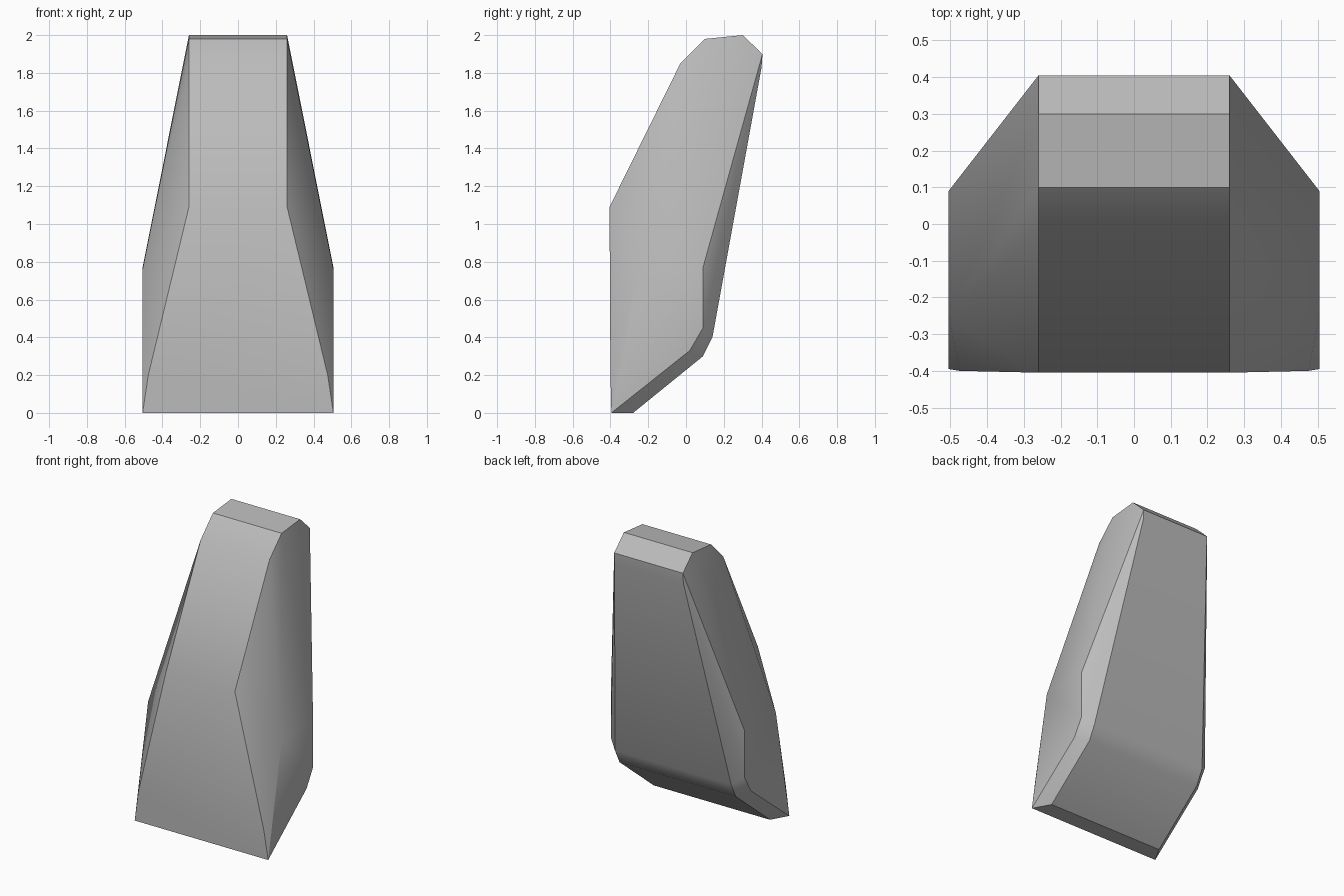
import bpy, bmesh, math

cube = bpy.data.objects.get("Cube")
if cube:
    bpy.data.objects.remove(cube, do_unlink=True)

stone = bpy.data.materials.new("grey_stone")
stone.use_nodes = True
colour = (0.5, 0.5, 0.5, 1)
stone.diffuse_color = colour
stone.node_tree.nodes["Principled BSDF"].inputs["Base Color"].default_value = colour

# Half-width, then the (y, z) corners that share it
rings = [
    (0.26, [(-0.405, 1.09), (-0.03, 1.85), (0.10, 1.98), (0.30, 2.0), (0.405, 1.90), (0.40, 1.83)]),  # narrow crest
    (0.505, [(-0.395, 0), (-0.25, 0.76), (0.09, 0.77), (0.09, 0.45), (0.02, 0.33)]),  # broad flanks
    (0.475, [(-0.40, 0.20)]),  # front edge kink
    (0.44, [(-0.28, 0), (0.09, 0.30), (0.14, 0.40)]),  # undercut back
]

# Faceted leaning block, mirrored left and right
bm = bmesh.new()
for width, corners in rings:
    for y, z in corners:
        for side in (-1, 1):
            bm.verts.new((side * width, y, z))
bmesh.ops.convex_hull(bm, input=bm.verts[:])
bmesh.ops.dissolve_limit(bm, angle_limit=math.radians(2), verts=bm.verts[:], edges=bm.edges[:])
bmesh.ops.recalc_face_normals(bm, faces=bm.faces[:])

mesh = bpy.data.meshes.new("leaning_rock")
bm.to_mesh(mesh)
bm.free()
mesh.materials.append(stone)
rock = bpy.data.objects.new("leaning_rock", mesh)
bpy.context.collection.objects.link(rock)

# Soft facets with crisp main edges
bpy.ops.object.select_all(action="DESELECT")
rock.select_set(True)
bpy.context.view_layer.objects.active = rock
bpy.ops.object.shade_smooth_by_angle(angle=math.radians(30))
